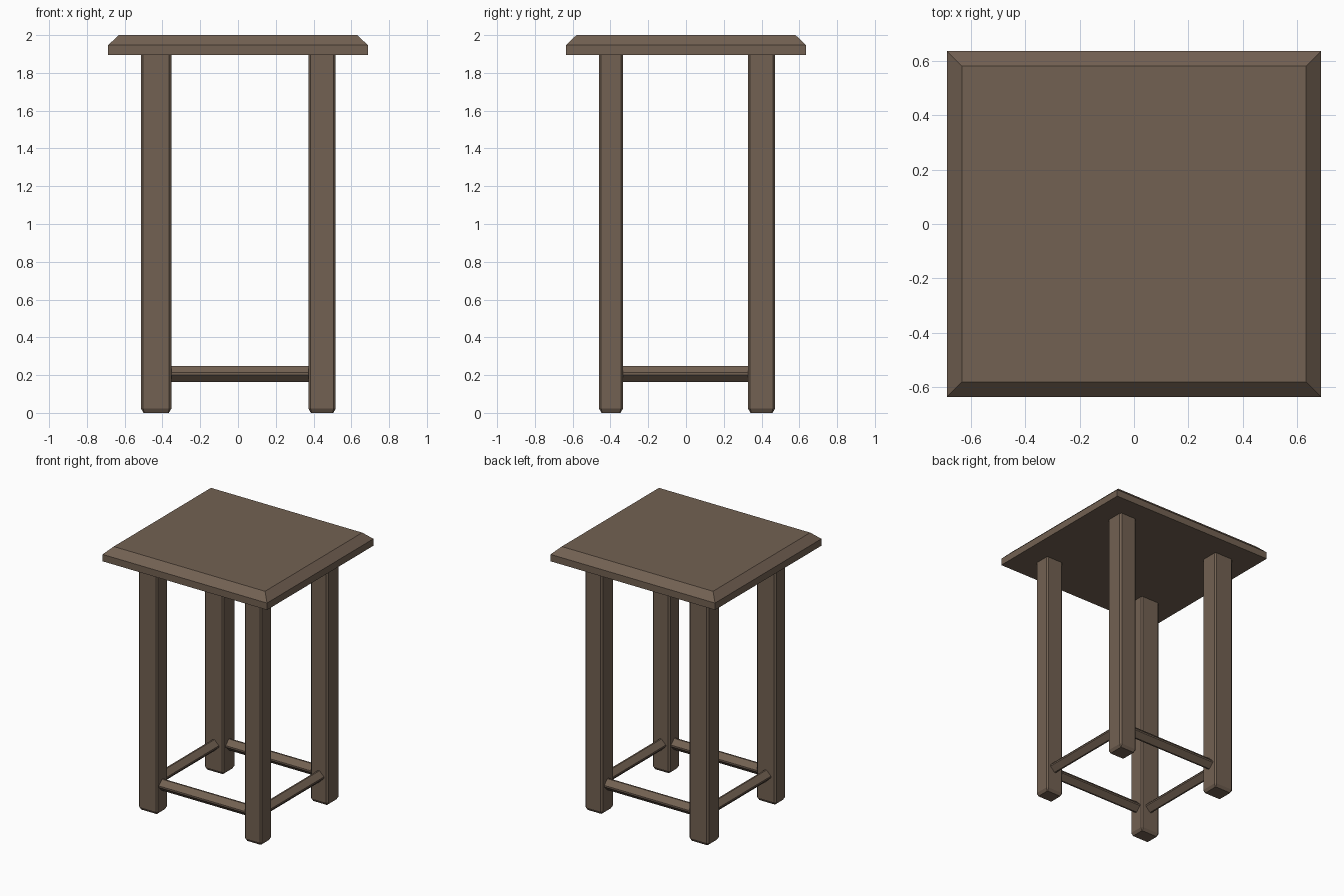
import bpy, bmesh
from mathutils import Vector

if "Cube" in bpy.data.objects:
    bpy.data.objects.remove(bpy.data.objects["Cube"])

wood = bpy.data.materials.new("dark_wood")
wood.diffuse_color = (0.17, 0.12, 0.085, 1)
wood.use_nodes = True
wood.node_tree.nodes["Principled BSDF"].inputs["Base Color"].default_value = wood.diffuse_color


def loft(name, rings):
    """Skin a closed solid through equal-length rings of points."""
    bm = bmesh.new()
    loops = [[bm.verts.new(p) for p in ring] for ring in rings]
    n = len(loops[0])
    for a, b in zip(loops, loops[1:]):
        for i in range(n):
            j = (i + 1) % n
            bm.faces.new((a[i], a[j], b[j], b[i]))
    bm.faces.new(loops[0][::-1])
    bm.faces.new(loops[-1])
    bmesh.ops.recalc_face_normals(bm, faces=bm.faces[:])
    mesh = bpy.data.meshes.new(name)
    bm.to_mesh(mesh)
    bm.free()
    mesh.materials.append(wood)
    obj = bpy.data.objects.new(name, mesh)
    bpy.context.collection.objects.link(obj)
    return obj


def rect(x, y, z):
    return [(-x, -y, z), (x, -y, z), (x, y, z), (-x, y, z)]


def chamfered(cx, cy, hx, hy, c, z):
    """Rectangle with cut corners."""
    pts = [(-hx + c, -hy), (hx - c, -hy), (hx, -hy + c), (hx, hy - c),
           (hx - c, hy), (-hx + c, hy), (-hx, hy - c), (-hx, -hy + c)]
    return [(cx + x, cy + y, z) for x, y in pts]


# Table top with a wide upper chamfer
loft("table_top", [rect(0.687, 0.635, 1.895), rect(0.687, 0.635, 1.947),
                   rect(0.632, 0.58, 2.0)])

# Legs: the left and back ones are slightly thicker
columns = {"left": (-0.433, 0.080), "right": (0.445, 0.072)}
rows = {"front": (-0.397, 0.063), "back": (0.400, 0.071)}
for row, (cy, hy) in rows.items():
    for col, (cx, hx) in columns.items():
        c = 0.011
        loft(f"{row}_{col}_leg", [
            chamfered(cx, cy, hx - 0.013, hy - 0.013, 0.004, 0.0),
            chamfered(cx, cy, hx, hy, c, 0.022),
            chamfered(cx, cy, hx, hy, c, 1.91)])


# Stretchers: square bars turned on edge, with blunted corners
def stretcher(name, start, end):
    start, end = Vector(start), Vector(end)
    side = (end - start).normalized().cross(Vector((0, 0, 1)))
    r, f = 0.0425, 0.006
    section = [(r, -f), (r, f), (f, r), (-f, r), (-r, f), (-r, -f), (-f, -r), (f, -r)]
    loft(name, [[p + side * u + Vector((0, 0, v)) for u, v in section]
                for p in (start, end)])


z = 0.207
left, right = columns["left"], columns["right"]
front, back = rows["front"], rows["back"]
for row, (cy, _) in rows.items():
    stretcher(f"{row}_stretcher", (left[0] + left[1] - 0.02, cy, z),
              (right[0] - right[1] + 0.02, cy, z))
for col, (cx, _) in columns.items():
    stretcher(f"{col}_stretcher", (cx, front[0] + front[1] - 0.02, z),
              (cx, back[0] - back[1] + 0.02, z))
